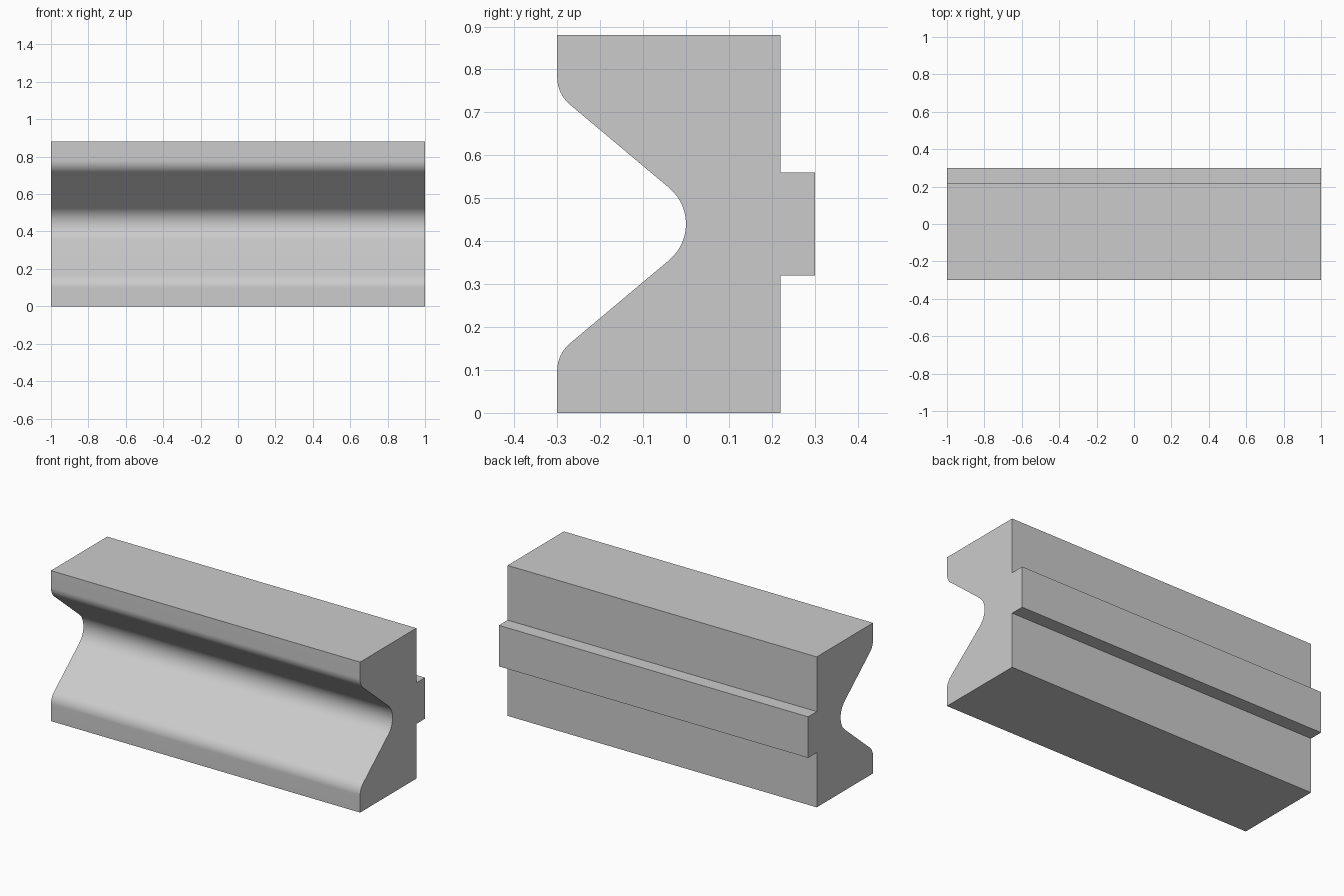
import bpy, bmesh, math
from mathutils import Vector

cube = bpy.data.objects.get("Cube")
if cube:
    bpy.data.objects.remove(cube, do_unlink=True)

LENGTH, HEIGHT = 2.0, 0.88
FRONT, BACK, RIB_BACK = -0.30, 0.22, 0.30
MID = HEIGHT / 2
RIB_HALF = 0.12
SLOPE = math.radians(40)
VALLEY_R, LIP_R = 0.11, 0.083

grey = bpy.data.materials.new("light grey")
grey.use_nodes = True
colour = (0.6, 0.6, 0.6, 1)
grey.diffuse_color = colour
grey.node_tree.nodes["Principled BSDF"].inputs["Base Color"].default_value = colour


def fillet(before, corner, after, radius, steps=14):
    """Points of an arc rounding off a profile corner."""
    a, b, c = Vector(before), Vector(corner), Vector(after)
    u, v = (a - b).normalized(), (c - b).normalized()
    half = u.angle(v) / 2
    centre = b + (u + v).normalized() * radius / math.sin(half)
    start = b + u * radius / math.tan(half) - centre
    end = b + v * radius / math.tan(half) - centre
    sweep = math.pi - 2 * half
    return [centre + (start * math.sin(sweep * (1 - i / steps)) +
                      end * math.sin(sweep * i / steps)) / math.sin(sweep)
            for i in range(steps + 1)]


# Side profile as (y, z): rounded V groove in front, rib behind
apex = (VALLEY_R * (1 / math.sin(SLOPE) - 1), MID)
rise = (apex[0] - FRONT) * math.tan(SLOPE)
low, high = (FRONT, MID - rise), (FRONT, MID + rise)
bottom, top = (FRONT, 0), (FRONT, HEIGHT)
profile = [(BACK, 0),
           (BACK, MID - RIB_HALF), (RIB_BACK, MID - RIB_HALF),
           (RIB_BACK, MID + RIB_HALF), (BACK, MID + RIB_HALF),
           (BACK, HEIGHT), top]
profile += fillet(top, high, apex, LIP_R)
profile += fillet(high, apex, low, VALLEY_R)
profile += fillet(apex, low, bottom, LIP_R)
profile.append(bottom)

# Extrude the profile along x
bm = bmesh.new()
end_cap = bm.faces.new([bm.verts.new((-LENGTH / 2, y, z)) for y, z in profile])
grown = bmesh.ops.extrude_face_region(bm, geom=[end_cap], use_keep_orig=True)
verts = [g for g in grown["geom"] if isinstance(g, bmesh.types.BMVert)]
bmesh.ops.translate(bm, verts=verts, vec=(LENGTH, 0, 0))
bmesh.ops.recalc_face_normals(bm, faces=bm.faces)

mesh = bpy.data.meshes.new("grooved_bar")
bm.to_mesh(mesh)
bm.free()
mesh.materials.append(grey)
bar = bpy.data.objects.new("grooved_bar", mesh)
bpy.context.collection.objects.link(bar)

# Smooth the rounded groove, keep the edges sharp
bpy.ops.object.select_all(action="DESELECT")
bar.select_set(True)
bpy.context.view_layer.objects.active = bar
bpy.ops.object.shade_smooth_by_angle(angle=math.radians(30))
